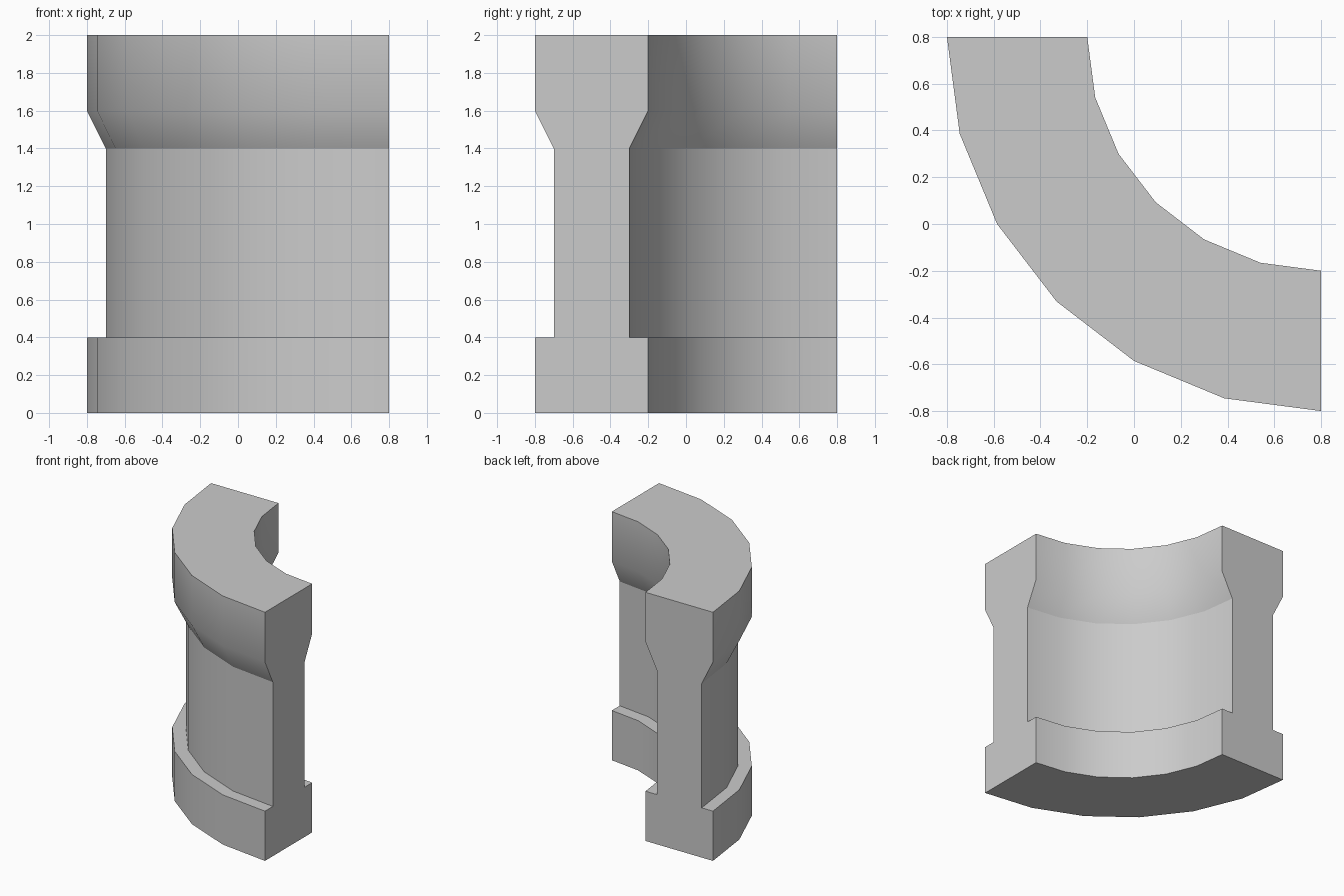
import bpy, bmesh
from math import sin, cos, radians, pi

if "Cube" in bpy.data.objects:
    bpy.data.objects.remove(bpy.data.objects["Cube"])

# Wall cross-section as (radius, height), swept a quarter turn about (0.8, 0.8)
PROFILE = [(1.6, 0), (1.6, 0.4), (1.5, 0.4), (1.5, 1.4), (1.6, 1.6), (1.6, 2),
           (1.0, 2), (1.0, 1.6), (1.1, 1.4), (1.1, 0.4), (1.0, 0.4), (1.0, 0)]
STEPS = 6
CENTRE = 0.8

bm = bmesh.new()

# Rings of the profile at each step of the quarter turn
rings = []
for i in range(STEPS + 1):
    a = pi + (pi / 2) * i / STEPS
    rings.append([bm.verts.new((CENTRE + r * cos(a), CENTRE + r * sin(a), z))
                  for r, z in PROFILE])

# Skin between rings
n = len(PROFILE)
for a, b in zip(rings, rings[1:]):
    for j in range(n):
        k = (j + 1) % n
        bm.faces.new((a[j], b[j], b[k], a[k]))

# Flat end faces
bm.faces.new(rings[0])
bm.faces.new(rings[-1])
bmesh.ops.recalc_face_normals(bm, faces=bm.faces)

# Smooth curved walls, crisp corners and a crisp line under the flared top
for f in bm.faces:
    f.smooth = True
for e in bm.edges:
    under_flare = all(abs(v.co.z - 1.4) < 1e-4 for v in e.verts)
    e.smooth = e.calc_face_angle(0) < radians(30) and not under_flare

mesh = bpy.data.meshes.new("curved_wall_corner")
bm.to_mesh(mesh)
bm.free()
wall = bpy.data.objects.new("curved_wall_corner", mesh)
bpy.context.collection.objects.link(wall)
